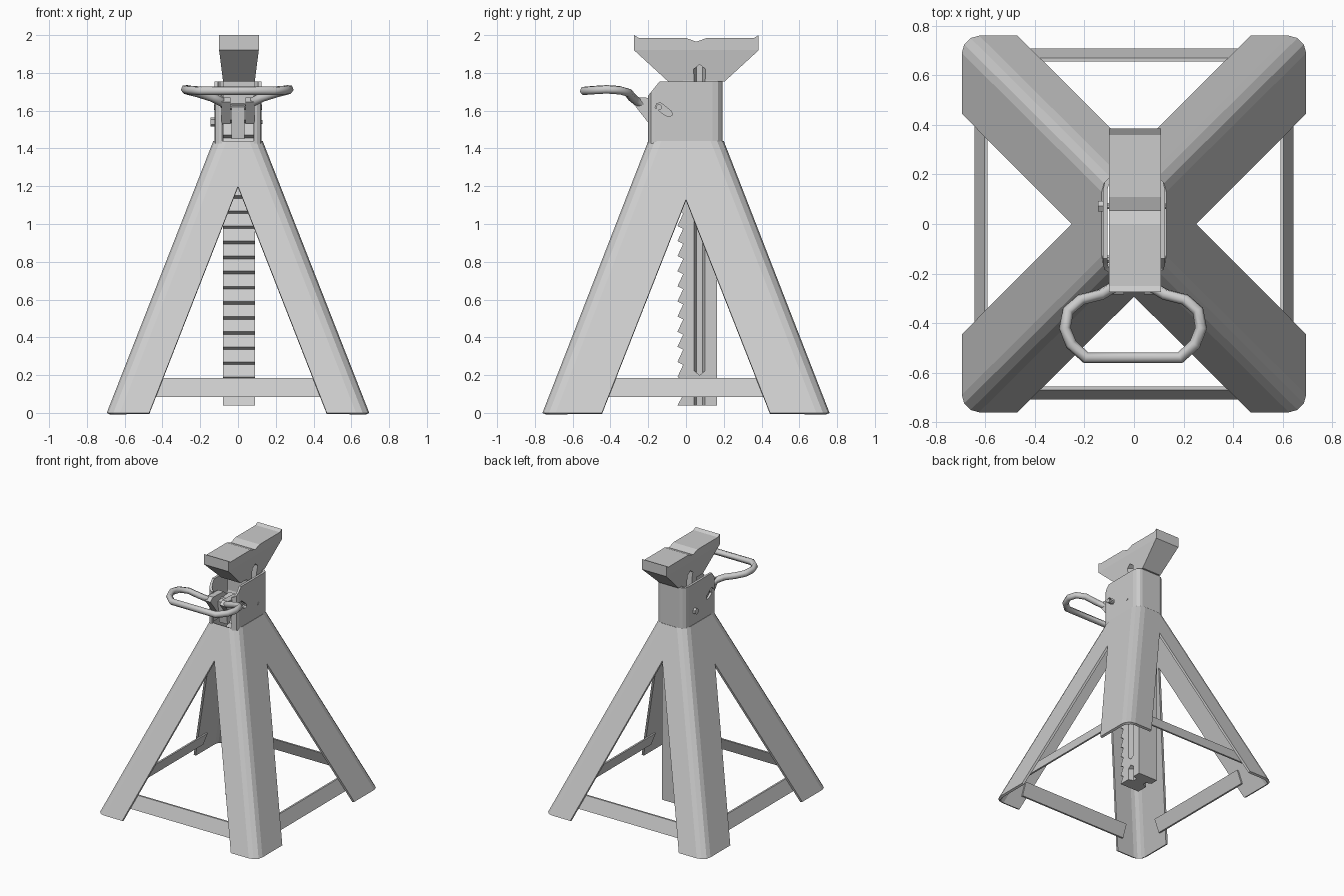
import bpy, bmesh, math
from mathutils import Vector

if "Cube" in bpy.data.objects:
    bpy.data.objects.remove(bpy.data.objects["Cube"])

T = 0.018                                   # sheet thickness
def half_x(z): return 0.695 - 0.392 * z     # frame half width at height z
def half_y(z): return 0.76 - 0.389 * z      # frame half depth at height z

def finish(name, bm):
    me = bpy.data.meshes.new(name)
    bm.to_mesh(me)
    bm.free()
    ob = bpy.data.objects.new(name, me)
    bpy.context.collection.objects.link(ob)
    return ob

def prism_bm(prof, lo, hi, axis='x'):
    """Extrude a (side, z) profile along x or y."""
    bm = bmesh.new()
    def pt(u, p): return (u, p[0], p[1]) if axis == 'x' else (p[0], u, p[1])
    a = [bm.verts.new(pt(lo, p)) for p in prof]
    b = [bm.verts.new(pt(hi, p)) for p in prof]
    bm.faces.new(a)
    bm.faces.new(b[::-1])
    n = len(prof)
    for i in range(n):
        bm.faces.new((a[i], b[i], b[(i + 1) % n], a[(i + 1) % n]))
    bmesh.ops.recalc_face_normals(bm, faces=bm.faces)
    return bm

def prism(name, prof, lo, hi, axis='x'):
    return finish(name, prism_bm(prof, lo, hi, axis))

def disc(y, z, r, n=8):
    return [(y + r * math.cos(2 * math.pi * (i + .5) / n),
             z + r * math.sin(2 * math.pi * (i + .5) / n)) for i in range(n)]

def face_outward(bm):
    bm.normal_update()
    for f in bm.faces:
        c = f.calc_center_median()
        if f.normal.x * c.x + f.normal.y * c.y < 0:
            f.normal_flip()

def solidify(ob):
    m = ob.modifiers.new('thickness', 'SOLIDIFY')
    m.thickness, m.offset, m.use_even_offset = T, -1, True

def apply_all(ob):
    bpy.context.view_layer.objects.active = ob
    for m in list(ob.modifiers):
        bpy.ops.object.modifier_apply(modifier=m.name)

def cut(ob, cutters):
    for c in cutters:
        m = ob.modifiers.new('cut', 'BOOLEAN')
        m.operation, m.object, m.solver = 'DIFFERENCE', c, 'EXACT'
    apply_all(ob)

# Leg frame: one bent-sheet quarter, mirrored twice
bm = bmesh.new()
TOP, R = 1.44, 0.07
def corner(z):
    cx, cy = half_x(z) - R, half_y(z) - R
    return [bm.verts.new((cx + R * math.sin(math.radians(t)),
                          cy + R * math.cos(math.radians(t)), z)) for t in (0, 30, 60, 90)]
lo, hi = corner(0), corner(TOP)
for i in range(3):
    bm.faces.new((lo[i], lo[i + 1], hi[i + 1], hi[i]))
front = [(0, half_y(TOP), TOP), (0, half_y(1.2), 1.2), (0.47, half_y(0), 0)]
side = [(half_x(TOP), 0, TOP), (half_x(1.13), 0, 1.13), (half_x(0), 0.445, 0)]
bm.faces.new([lo[0], hi[0]] + [bm.verts.new(p) for p in front])
bm.faces.new([lo[3], hi[3]] + [bm.verts.new(p) for p in side])
face_outward(bm)
legs = finish('leg_frame', bm)
m = legs.modifiers.new('mirror', 'MIRROR')
m.use_axis = (True, True, False)
solidify(legs)
apply_all(legs)

# Cross braces between the legs
def brace(name, half, s, length, axis):
    prof = [(s * (half(z) - T - t), z) for z, t in
            ((0.085, 0), (0.185, 0), (0.185, 0.014), (0.085, 0.014))]
    prism(name, prof, -length, length, axis)
for s, a, b in ((-1, 'front', 'left'), (1, 'back', 'right')):
    brace(a + '_brace', half_y, s, 0.48, 'x')
    brace(b + '_brace', half_x, s, 0.47, 'y')

# Collar: U-shaped sheet, open at the front, with sloped front top
half = [(0.085, -0.2), (0.1, -0.197), (0.118, -0.185), (0.125, -0.165), (0.125, -0.14),
        (0.125, 0.14), (0.118, 0.17), (0.1, 0.187), (0.08, 0.192)]
path = half + [(-x, y) for x, y in half[::-1]]
bm = bmesh.new()
rows = []
for x, y in path:
    top = 1.755 if y > -0.141 else 1.755 - (-0.14 - y) / 0.06 * 0.075
    rows.append((bm.verts.new((x, y, 1.425)), bm.verts.new((x, y, top))))
for a, b in zip(rows, rows[1:]):
    bm.faces.new((a[0], b[0], b[1], a[1]))
face_outward(bm)
collar = finish('collar', bm)
solidify(collar)
slot = [(-0.163, 1.615), (-0.155, 1.637), (-0.135, 1.642), (-0.078, 1.598),
        (-0.072, 1.578), (-0.088, 1.568), (-0.11, 1.575)]
slot_cut = prism('slot_cutter', slot, -0.3, 0.3)
cut(collar, [slot_cut])

# Ratchet post with sawtooth front edge
prof = [(0.165, 1.78), (0.165, 0.04), (-0.045, 0.04)]
for k in range(19):
    z = 0.11 + 0.08 * k
    prof += [(-0.015, z - 0.015), (-0.045, z)]
prof += [(-0.015, 1.63), (-0.015, 1.78)]
post = prism('ratchet_post', prof, -0.08, 0.09)

# Saddle: V-topped head, tapering to the post
prof = [(-0.275, 2.0), (-0.25, 1.985), (0.0, 1.985), (0.055, 1.965), (0.11, 1.985),
        (0.36, 1.985), (0.385, 2.0), (0.385, 1.92), (0.205, 1.755), (-0.095, 1.755), (-0.275, 1.92)]
bm = prism_bm(prof, -0.1, 0.11)
bmesh.ops.bisect_plane(bm, geom=bm.verts[:] + bm.edges[:] + bm.faces[:],
                       plane_co=(0, 0, 1.92), plane_no=(0, 0, 1))
for v in bm.verts:
    if v.co.z < 1.8:
        v.co.x = 0.005 + (v.co.x - 0.005) * 0.8
saddle = finish('saddle', bm)

# Tapered grooves down both sides of post and saddle
def groove(z0, z1, s):
    def ring(w, x):
        p = w * 0.8
        return [bm.verts.new((0.005 + s * x, 0.072 + y, z)) for y, z in
                ((0, z0), (w, z0 + p), (w, z1 - p), (0, z1), (-w, z1 - p), (-w, z0 + p))]
    bm = bmesh.new()
    a, b = ring(0.016, 0.045), ring(0.045, 0.13)
    bm.faces.new(a)
    bm.faces.new(b)
    for i in range(6):
        bm.faces.new((a[i], b[i], b[(i + 1) % 6], a[(i + 1) % 6]))
    bmesh.ops.recalc_face_normals(bm, faces=bm.faces)
    return finish('groove_cutter', bm)
grooves = [groove(0.2, 1.845, s) for s in (-1, 1)]
notches = [groove(-0.1, 0.15, s) for s in (-1, 1)]
cut(post, grooves + notches)
cut(saddle, grooves)
for c in grooves + notches + [slot_cut]:
    bpy.data.objects.remove(c)

# Handle loop: faceted bar dropping into the collar
pts = [(0.06, -0.2, 1.62), (0.08, -0.255, 1.645), (0.13, -0.285, 1.67), (0.21, -0.305, 1.695),
       (0.262, -0.35, 1.708), (0.275, -0.42, 1.713), (0.25, -0.485, 1.709), (0.19, -0.54, 1.705)]
pts += [(-x, y, z) for x, y, z in pts[::-1]]
cu = bpy.data.curves.new('handle', 'CURVE')
cu.dimensions = '3D'
cu.bevel_depth, cu.bevel_resolution, cu.use_fill_caps = 0.024, 1, True
sp = cu.splines.new('POLY')
sp.points.add(len(pts) - 1)
for p, co in zip(sp.points, pts):
    p.co = (co[0] - 0.004, co[1], co[2], 1)
bpy.context.collection.objects.link(bpy.data.objects.new('handle', cu))

# Pawl: two cheeks and a central tongue
cheek = [(-0.285, 1.645), (-0.25, 1.67), (-0.12, 1.665), (-0.05, 1.61),
         (-0.05, 1.575), (-0.13, 1.55), (-0.195, 1.53)]
for s, n in ((-1, 'left'), (1, 'right')):
    prism(n + '_pawl_cheek', cheek, min(s * 0.04, s * 0.088), max(s * 0.04, s * 0.088))
prism('pawl_tongue', [(-0.18, 1.45), (-0.15, 1.45), (-0.10, 1.6), (-0.05, 1.61),
                      (-0.06, 1.64), (-0.2, 1.62)], -0.035, 0.035)

# Pins
prism('pawl_pin', disc(-0.142, 1.618, 0.016), -0.127, 0.127)
prism('guide_pin_left', disc(0.072, 1.54, 0.013), -0.135, -0.055)
prism('guide_pin_head', disc(0.072, 1.54, 0.024, 6), -0.145, -0.124)
prism('guide_pin_right', disc(0.072, 1.54, 0.012), 0.06, 0.129)
